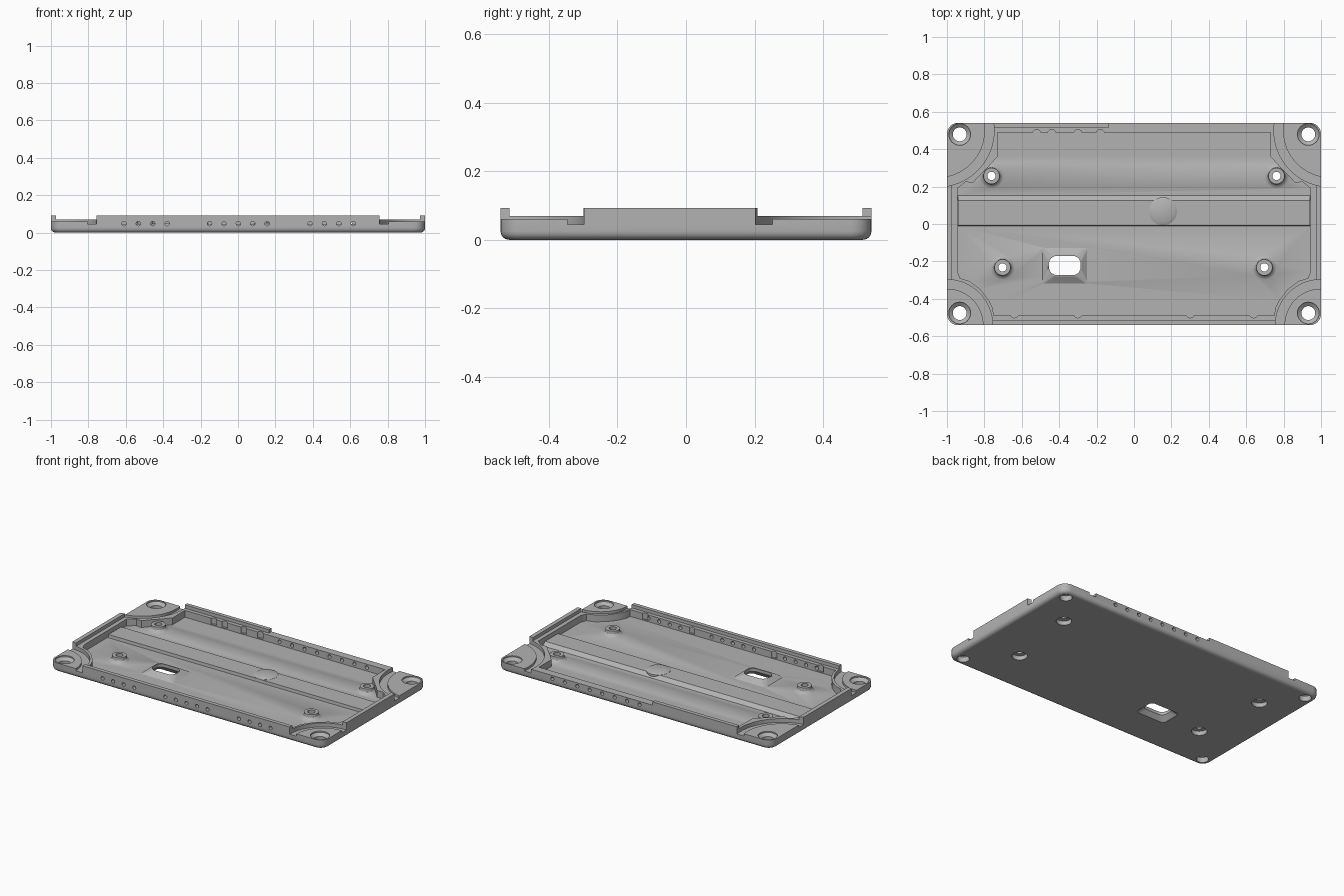
import bpy, bmesh
from math import cos, sin, pi
from mathutils import Matrix, Vector

old = bpy.data.objects.get("Cube")
if old:
    bpy.data.objects.remove(old)

grey = bpy.data.materials.new("plain grey")
grey.use_nodes = True
grey.diffuse_color = (0.45, 0.45, 0.45, 1)
grey.node_tree.nodes["Principled BSDF"].inputs["Base Color"].default_value = (0.45, 0.45, 0.45, 1)

FLOOR, PAD, LEDGE, LIP = 0.025, 0.06, 0.07, 0.092
HX, HY = 1.0, 0.541


def finish(name, bm):
    bmesh.ops.recalc_face_normals(bm, faces=bm.faces)
    mesh = bpy.data.meshes.new(name)
    bm.to_mesh(mesh)
    bm.free()
    mesh.materials.append(grey)
    ob = bpy.data.objects.new(name, mesh)
    bpy.context.collection.objects.link(ob)
    return ob


def loft(name, rings):
    """Solid through closed rings of equal length, capped at both ends."""
    bm = bmesh.new()
    loops = [[bm.verts.new(p) for p in ring] for ring in rings]
    n = len(loops[0])
    for a, b in zip(loops, loops[1:]):
        for i in range(n):
            bm.faces.new((a[i], a[(i + 1) % n], b[(i + 1) % n], b[i]))
    bm.faces.new(loops[0][::-1])
    bm.faces.new(loops[-1])
    return finish(name, bm)


def round_rect(cx, cy, hx, hy, r, z, seg=6):
    pts = []
    for k, (sx, sy) in enumerate(((1, 1), (-1, 1), (-1, -1), (1, -1))):
        for i in range(seg + 1):
            a = (k + i / seg) * pi / 2
            pts.append((cx + sx * (hx - r) + r * cos(a), cy + sy * (hy - r) + r * sin(a), z))
    return pts


def prism(name, pts, z0, z1):
    return loft(name, [[(x, y, z) for x, y in pts] for z in (z0, z1)])


def box(name, x0, x1, y0, y1, z0, z1):
    return prism(name, [(x0, y0), (x1, y0), (x1, y1), (x0, y1)], z0, z1)


def lathe(name, x, y, profile, n=32):
    """Turned solid from (radius, height) pairs."""
    return loft(name, [[(x + r * cos(2 * pi * i / n), y + r * sin(2 * pi * i / n), z)
                        for i in range(n)] for r, z in profile])


def combine(target, tool, op="DIFFERENCE"):
    mod = target.modifiers.new(op.lower(), "BOOLEAN")
    mod.operation, mod.object, mod.solver = op, tool, "EXACT"
    bpy.context.view_layer.objects.active = target
    bpy.ops.object.modifier_apply(modifier=mod.name)
    bpy.data.objects.remove(tool)


# Outer shell with a rounded lower edge
R = 0.025
rings = []
for i in range(5):
    a = i / 4 * pi / 2
    inset = R * (1 - sin(a))
    rings.append(round_rect(0, 0, HX - inset, HY - inset, 0.06 - inset, R * (1 - cos(a))))
rings.append(round_rect(0, 0, HX, HY, 0.06, LIP))
tray = loft("tray", rings)

# Inner ledge behind the raised lip, and the lower stretch of back wall
combine(tray, box("ledge_cut", -0.972, 0.972, -0.515, 0.515, LEDGE, 0.2))
combine(tray, box("back_wall_cut", -0.135, 0.9, 0.45, 0.6, LEDGE, 0.2))

# Floor pocket, mirrored about x
half = [(0.73, 0.49), (0.73, 0.36), (0.775, 0.31), (0.83, 0.255), (0.86, 0.22), (0.9, 0.225),
        (0.945, 0.19), (0.945, -0.25), (0.93, -0.29), (0.88, -0.305), (0.82, -0.35),
        (0.775, -0.41), (0.755, -0.45), (0.75, -0.49)]
pocket = half + [(-x, y) for x, y in reversed(half)]
combine(tray, prism("pocket_cut", pocket, FLOOR, 0.2))

# Small rounded reliefs along the inner walls
for x, y in ((-0.52, 0.483), (-0.44, 0.483), (-0.3, 0.483), (-0.18, 0.483),
             (-0.3, -0.48), (0.3, -0.48), (-0.64, -0.48), (0.64, -0.48)):
    combine(tray, lathe("relief_cut", x, y, ((0.022, FLOOR + 0.005), (0.022, 0.2)), 16))

# Corner pads, each ringed by a groove
for s in (-1, 1):
    for cx, cy, r in ((1.0, -HY, 0.195), (1.05, 0.5, 0.253)):
        combine(tray, lathe("pad_cut", s * cx, cy, ((r + 0.01, PAD), (r + 0.01, 0.2)), 64))
        n = 64
        circle = lambda rad: [(s * cx + rad * cos(2 * pi * i / n), cy + rad * sin(2 * pi * i / n))
                              for i in range(n)]
        groove = prism("groove_cut", circle(r + 0.049), 0.045, 0.2)
        combine(groove, prism("groove_core", circle(r), 0.0, 0.3))
        combine(tray, groove)

# Long raised bar with sloping sides and a round button
bar = [(-0.012, 0.015), (-0.008, 0.045), (0.125, 0.045), (0.165, 0.015)]
combine(tray, loft("floor_bar", [[(x, y, z) for y, z in bar] for x in (-0.94, 0.94)]), "UNION")
combine(tray, lathe("floor_button", 0.155, 0.068,
                    ((0.075, 0.015), (0.075, 0.046), (0.058, 0.054))), "UNION")

# Hump around the slot, hollow below
SX, SY = -0.37, -0.222
combine(tray, loft("slot_hump", [round_rect(SX, SY, 0.125, 0.1, 0.01, 0.015),
                                 round_rect(SX, SY, 0.12, 0.095, 0.01, FLOOR),
                                 round_rect(SX, SY, 0.09, 0.058, 0.04, 0.05)]), "UNION")
combine(tray, loft("slot_recess", [round_rect(SX, SY, 0.115, 0.08, 0.02, -0.01),
                                   round_rect(SX, SY, 0.084, 0.051, 0.04, 0.03),
                                   round_rect(SX, SY, 0.084, 0.051, 0.04, 0.1)]))

# Screw bosses with flared feet, through holes and sunk undersides
for x, y in ((-0.703, -0.232), (0.697, -0.232), (-0.762, 0.257), (0.762, 0.257)):
    combine(tray, lathe("boss", x, y, ((0.066, 0.015), (0.066, FLOOR), (0.053, 0.032),
                                       (0.045, 0.042), (0.043, 0.06))), "UNION")
    combine(tray, lathe("boss_hole", x, y, ((0.047, -0.01), (0.047, 0.028),
                                            (0.022, 0.03), (0.022, 0.1))))

# Countersunk corner holes
for x in (-0.932, 0.932):
    for y in (-0.476, 0.479):
        combine(tray, lathe("corner_hole", x, y, ((0.037, -0.01), (0.037, 0.035),
                                                  (0.058, 0.052), (0.058, 0.1))))

# Rows of small vents through the front and back walls
front = [a + 0.077 * i for a, n in ((-0.61, 4), (-0.152, 5), (0.385, 4)) for i in range(n)]
back = [-0.04 + 0.091 * i for i in range(8)]
for xs, y in ((front, -0.515), (back, 0.515)):
    for x in xs:
        ends = [[(x + 0.012 * cos(i * pi / 6), y + d, 0.048 + 0.012 * sin(i * pi / 6))
                 for i in range(12)] for d in (-0.06, 0.06)]
        combine(tray, loft("vent_cut", ends))

# Smooth curves, crisp edges
bpy.ops.object.select_all(action="DESELECT")
tray.select_set(True)
bpy.context.view_layer.objects.active = tray
bpy.ops.object.shade_smooth_by_angle(angle=0.5)
